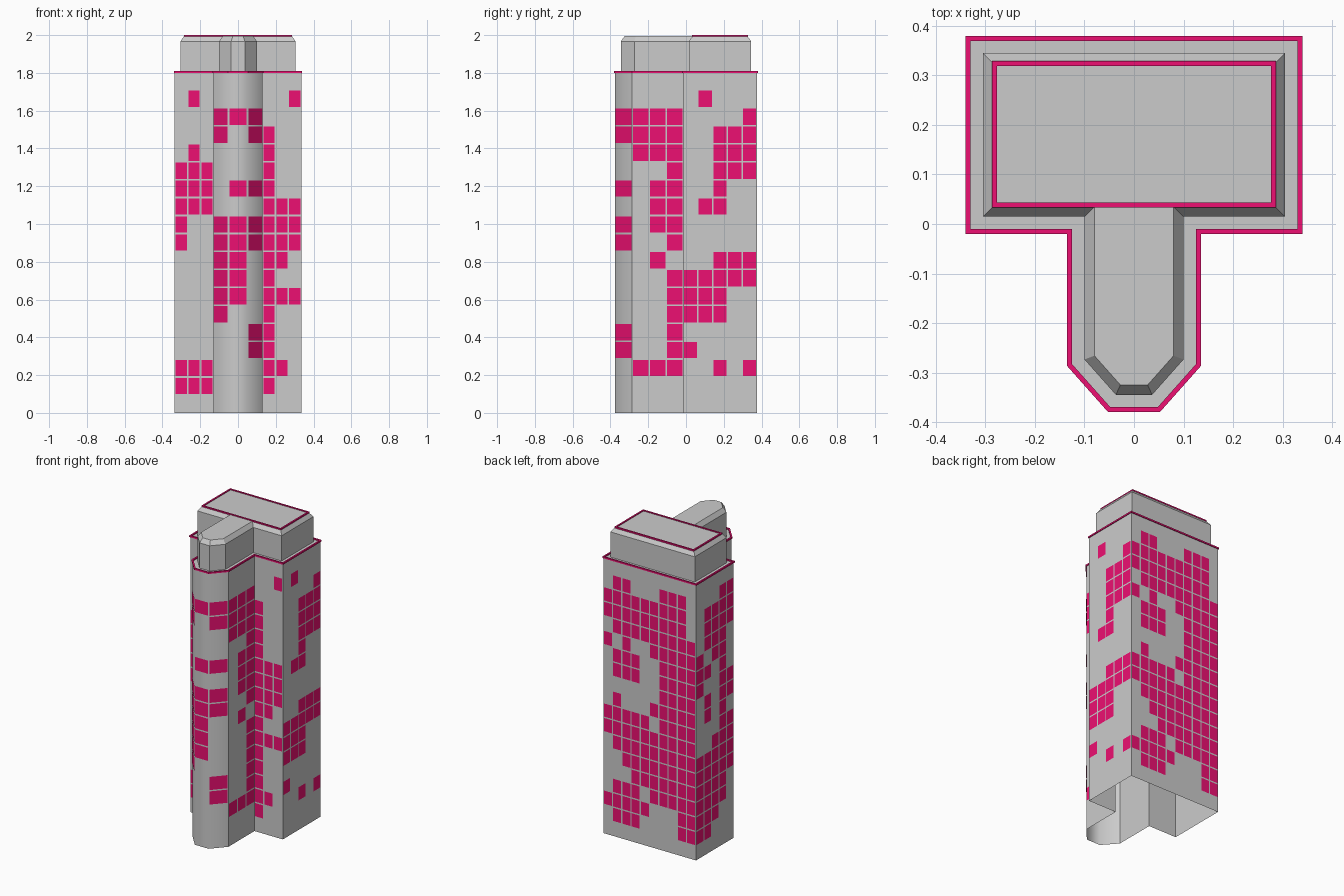
import bpy, bmesh
from mathutils import Vector

if "Cube" in bpy.data.objects:
    bpy.data.objects.remove(bpy.data.objects["Cube"])

# T-shaped footprint, counter-clockwise from the front edge of the stem
FOOT = [(-.05, -.375), (.05, -.375), (.13, -.285), (.13, -.015), (.335, -.015),
        (.335, .375), (-.335, .375), (-.335, -.015), (-.13, -.015), (-.13, -.285)]
RECT = [(-.282, .038), (.282, .038), (.282, .324), (-.282, .324)]
WALL_TOP, ROWS = 1.805, 19

pink = bpy.data.materials.new("pink_glow")
pink.diffuse_color = (.85, .005, .17, 1)
pink.use_nodes = True
pink.node_tree.nodes["Principled BSDF"].inputs["Base Color"].default_value = pink.diffuse_color


def offset(poly, d):
    """Grow a polygon outward by d (negative shrinks it)."""
    out, n = [], len(poly)
    for i in range(n):
        p0, p, p1 = (Vector(poly[(i + k) % n]) for k in (-1, 0, 1))
        a, b = (p - p0).normalized(), (p1 - p).normalized()
        na, nb = Vector((a.y, -a.x)), Vector((b.y, -b.x))
        out.append(p + (na + nb) * d / (1 + na.dot(nb)))
    return out


def finish(name, bm, mat=None):
    me = bpy.data.meshes.new(name)
    bm.to_mesh(me)
    bm.free()
    ob = bpy.data.objects.new(name, me)
    bpy.context.collection.objects.link(ob)
    if mat:
        me.materials.append(mat)
    return ob


def loft(bm, levels, cap=True, close=False):
    """Join (polygon, z) levels with quads."""
    rings = [[bm.verts.new((p[0], p[1], z)) for p in poly] for poly, z in levels]
    pairs = list(zip(rings, rings[1:])) + ([(rings[-1], rings[0])] if close else [])
    for lo, hi in pairs:
        for i in range(len(lo)):
            j = (i + 1) % len(lo)
            bm.faces.new((lo[i], lo[j], hi[j], hi[i]))
    if cap:
        bm.faces.new(rings[-1])
    return rings


def rim(name, poly, w, z0, z1):
    bm = bmesh.new()
    o, i = offset(poly, w), offset(poly, -w)
    loft(bm, [(o, z0), (o, z1), (i, z1), (i, z0)], cap=False, close=True)
    return finish(name, bm, pink)


# Main shaft, open underneath, softly shaded round the nose
bm = bmesh.new()
low, high = loft(bm, [(FOOT, 0), (FOOT, WALL_TOP - .003)])
soft = [{low[i], high[i]} for i in (0, 1)]
for f in bm.faces:
    f.smooth = True
for e in bm.edges:
    e.smooth = set(e.verts) in soft
finish("tower_shaft", bm)

# Set-back crown with a chamfered top
bm = bmesh.new()
loft(bm, [(offset(FOOT, -.03), WALL_TOP - .003), (offset(FOOT, -.03), 1.967),
          (offset(FOOT, -.05), 1.995)])
finish("tower_crown", bm)

# Glowing roof edges
rim("shaft_rim", FOOT, .005, WALL_TOP - .005, WALL_TOP + .005)
rim("crown_rim", RECT, .005, 1.991, 2.0)

# Lit windows: per wall, column digits for rows 17 down to 1
STEM = "- 012 012 012 2 12 12 12 2 1 2 2 2 2 2 012 -"
WALLS = {
    "front": (0, 1, "- 0 - - - 0 - 0 0 0 0 0 - - - - -"),
    "right_chamfer": (1, 1, "- 0 0 - - 0 - 0 0 - - - - 0 0 - -"),
    "right_stem": (2, 3, STEM),
    "right_wing_front": (3, 3, "2 - 0 0 0 0 012 012 012 01 0 012 0 0 0 01 0"),
    "right_side": (4, 5, "1 4 234 234 234 2 12 - - 234 01234 012 012 - 0 24 -"),
    "back": (5, 10, "12678 012345678 012345678 123456789 0256789 1236789 1236789 6789 "
                    "156789 012346789 0123456789 123456789 23456789 3456789 12356789 "
                    "0123489 12389"),
    "left_side": (6, 5, "34 1234 1234 123 023 013 034 134 13 34 234 01234 01234 0123 "
                        "0123 012 01"),
    "left_wing_front": (7, 3, "1 - - 1 012 012 012 0 0 - - - - - - 012 012"),
    "left_stem": (8, 3, STEM.translate(str.maketrans("02", "20"))),
    "left_chamfer": (9, 1, "- 0 0 - - - - 0 0 0 0 0 0 - - - -"),
}
GAP, LIFT = .0045, .002
dz = WALL_TOP / ROWS
for name, (edge, cols, pattern) in WALLS.items():
    a = Vector(FOOT[edge])
    step = (Vector(FOOT[(edge + 1) % len(FOOT)]) - a) / cols
    d = step.normalized()
    a = a + Vector((d.y, -d.x)) * LIFT
    bm = bmesh.new()
    for r, cells in enumerate(pattern.split()):
        z0, z1 = (17 - r) * dz + GAP, (18 - r) * dz - GAP
        for c in cells.replace("-", ""):
            p, q = a + step * int(c) + d * GAP, a + step * (int(c) + 1) - d * GAP
            bm.faces.new([bm.verts.new((v.x, v.y, z))
                          for v, z in ((p, z0), (q, z0), (q, z1), (p, z1))])
    finish(name + "_windows", bm, pink)
